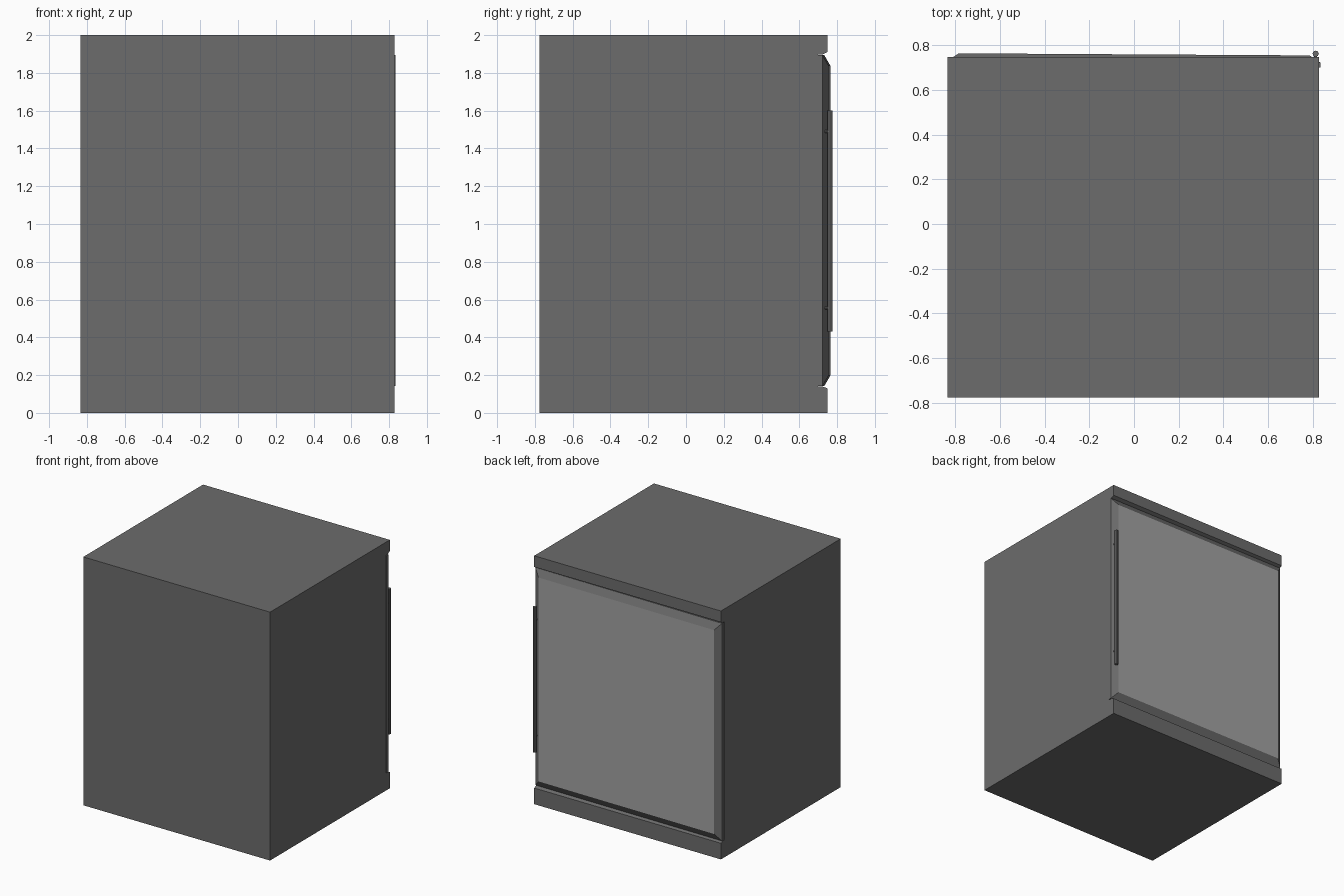
import bpy, bmesh, math
from mathutils import Vector

if "Cube" in bpy.data.objects:
    bpy.data.objects.remove(bpy.data.objects["Cube"])


def grey(name, value):
    mat = bpy.data.materials.new(name)
    mat.diffuse_color = (value, value, value, 1)
    mat.use_nodes = True
    mat.node_tree.nodes["Principled BSDF"].inputs["Base Color"].default_value = mat.diffuse_color
    return mat


DARK = grey("dark_grey", 0.15)
PANEL = grey("panel_grey", 0.36)


def mesh_object(name, bm):
    bmesh.ops.recalc_face_normals(bm, faces=bm.faces)
    mesh = bpy.data.meshes.new(name)
    bm.to_mesh(mesh)
    bm.free()
    mesh.materials.append(DARK)
    obj = bpy.data.objects.new(name, mesh)
    bpy.context.collection.objects.link(obj)
    return obj


def rod(name, start, end, radius, sides):
    start, end = Vector(start), Vector(end)
    axis = end - start
    bm = bmesh.new()
    bmesh.ops.create_cone(bm, cap_ends=True, segments=sides, radius1=radius,
                          radius2=radius, depth=axis.length)
    obj = mesh_object(name, bm)
    obj.location = (start + end) / 2
    obj.rotation_euler = axis.to_track_quat('Z', 'Y').to_euler()
    return obj


# Cabinet body: side profile (y, z) with a door recess, extruded across x
profile = [(-0.776, 0), (0.748, 0), (0.748, 0.13), (0.722, 0.14), (0.70, 0.14),
           (0.70, 1.897), (0.722, 1.897), (0.748, 1.91), (0.748, 2), (-0.776, 2)]
bm = bmesh.new()
side = bm.faces.new([bm.verts.new((-0.835, y, z)) for y, z in profile])
ext = bmesh.ops.extrude_face_region(bm, geom=[side], use_keep_orig=True)
moved = [v for v in ext["geom"] if isinstance(v, bmesh.types.BMVert)]
bmesh.ops.translate(bm, verts=moved, vec=(1.664, 0, 0))
mesh_object("body", bm)

# Door: slab with a chamfered front, hinged on the -x side and slightly turned
WIDTH, Z0, Z1 = 1.669, 0.142, 1.894
rings = []
bm = bmesh.new()
for depth, dx, dz in [(0, 0, 0), (0.022, 0, 0), (0.054, 0.05, 0.055)]:
    rings.append([bm.verts.new((x, depth, z)) for x, z in
                  [(dx, Z0 + dz), (WIDTH - dx, Z0 + dz),
                   (WIDTH - dx, Z1 - dz), (dx, Z1 - dz)]])
for lower, upper in zip(rings, rings[1:]):
    for i in range(4):
        j = (i + 1) % 4
        bm.faces.new([lower[i], lower[j], upper[j], upper[i]])
bm.faces.new(rings[0])
# Lighter front panel
bm.faces.new(rings[-1]).material_index = 1
door = mesh_object("door", bm)
door.data.materials.append(PANEL)
door.location = (-0.834, 0.71, 0)
door.rotation_euler.z = math.radians(-0.34)

# Handle bar with two short posts
rod("handle_bar", (0.813, 0.762, 0.43), (0.813, 0.762, 1.60), 0.014, 8)
for name, z in [("lower_post", 0.555), ("upper_post", 1.49)]:
    rod("handle_" + name, (0.813, 0.72, z), (0.813, 0.762, z), 0.007, 8)
